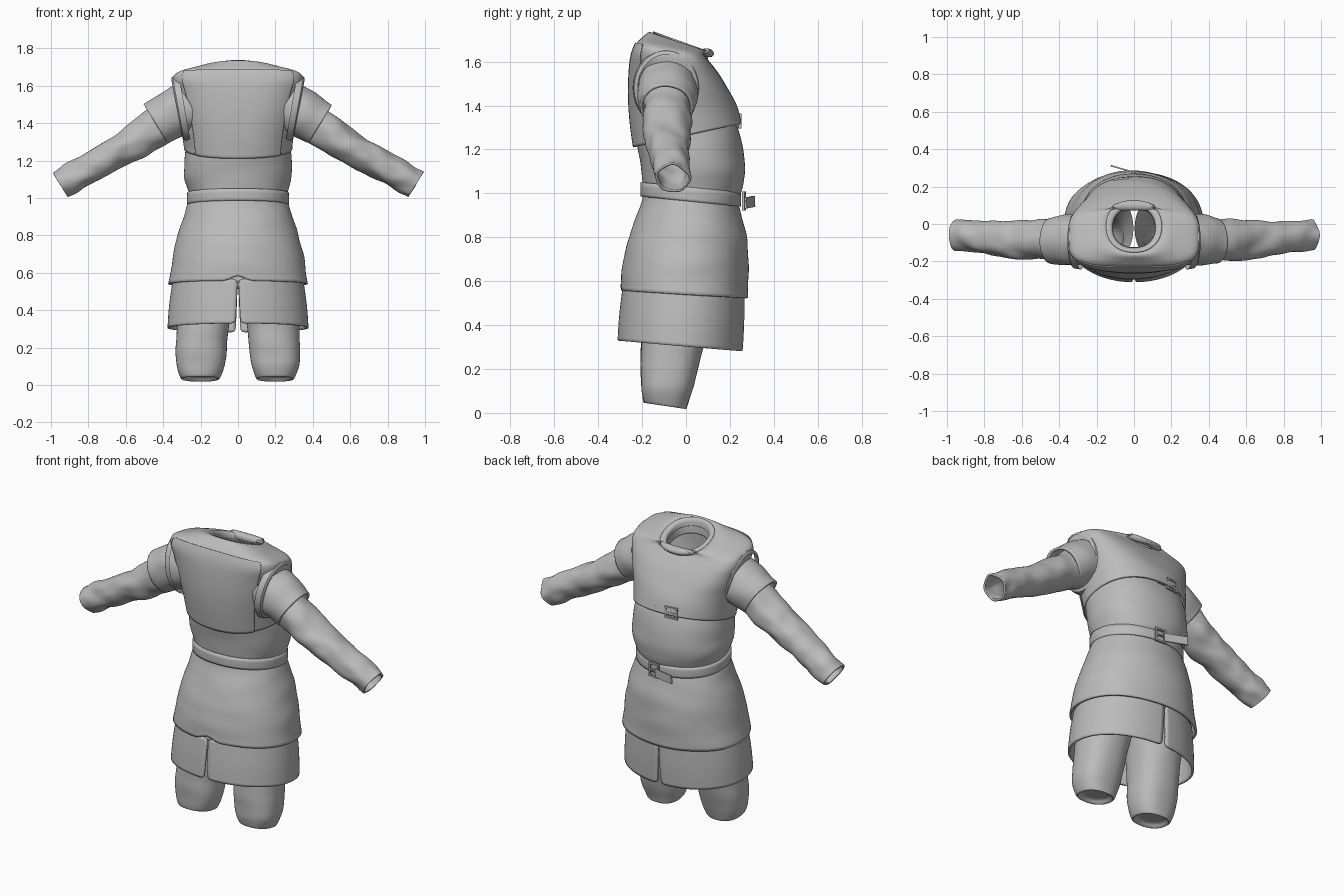
import bpy, bmesh, math
from mathutils import Vector, noise

if "Cube" in bpy.data.objects:
    bpy.data.objects.remove(bpy.data.objects["Cube"])

cloth = bpy.data.materials.new("grey cloth")
cloth.diffuse_color = (0.5, 0.5, 0.5, 1)
cloth.use_nodes = True
cloth.node_tree.nodes["Principled BSDF"].inputs["Base Color"].default_value = cloth.diffuse_color
TAU = math.tau


def make(name, verts, faces, thick=0.0, sub=1, angle=40):
    me = bpy.data.meshes.new(name)
    me.from_pydata(verts, [], faces)
    bm = bmesh.new()
    bm.from_mesh(me)
    bmesh.ops.recalc_face_normals(bm, faces=bm.faces)
    bm.to_mesh(me)
    bm.free()
    ob = bpy.data.objects.new(name, me)
    bpy.context.collection.objects.link(ob)
    me.materials.append(cloth)
    if sub:
        ob.modifiers.new("smooth", 'SUBSURF').levels = sub
        ob.modifiers["smooth"].render_levels = sub
    if thick:
        m = ob.modifiers.new("thickness", 'SOLIDIFY')
        m.thickness, m.offset = thick, -1
    bpy.ops.object.select_all(action='DESELECT')
    ob.select_set(True)
    bpy.context.view_layer.objects.active = ob
    bpy.ops.object.shade_smooth_by_angle(angle=math.radians(angle))
    return ob


def grid_faces(rows, cols, closed):
    n = cols if closed else cols - 1
    return [(r * cols + c, r * cols + (c + 1) % cols,
             (r + 1) * cols + (c + 1) % cols, (r + 1) * cols + c)
            for r in range(rows - 1) for c in range(n)]


def resample(rings, steps):
    # smooth interpolation between the given rings
    out = []
    for i in range(len(rings) - 1):
        p = [rings[max(0, min(len(rings) - 1, i + k))] for k in (-1, 0, 1, 2)]
        for s in range(steps):
            t = s / steps
            out.append([b + 0.5 * t * (c - a + t * (2 * a - 5 * b + 4 * c - d + t * (3 * (b - c) + d - a)))
                        for a, b, c, d in zip(*p)])
    return out + [list(rings[-1])]


def loft(name, rings, a0=0, a1=TAU, cols=48, grow=0.0, thick=0.012, wrinkle=0.0,
         steps=3, edit=None, cap=False):
    # ring = z, x centre, half width, y min, y max, tilt along y, squareness
    closed = a1 - a0 > 6.28
    rows = resample(rings, steps)
    verts = []
    for r, (z, cx, rx, y0, y1, tilt, p) in enumerate(rows):
        ry, cy = (y1 - y0) / 2 + grow, (y0 + y1) / 2
        for c in range(cols):
            a = a0 + (a1 - a0) * c / (cols if closed else cols - 1)
            ca, sa = math.cos(a), math.sin(a)
            x = math.copysign(abs(ca) ** (2 / p), ca) * (rx + grow)
            y = math.copysign(abs(sa) ** (2 / p), sa) * ry
            v = Vector((cx + x, cy + y, z + tilt * y))
            if wrinkle:
                k = 1 + wrinkle * noise.noise(Vector((v.x * 4, v.y * 4, v.z * 13)))
                v.x, v.y = cx + x * k, cy + y * k
            if edit:
                edit(v, r, len(rows))
            verts.append(v)
    faces = grid_faces(len(rows), cols, closed)
    if cap:
        faces.append(tuple(range(cols)))
    return make(name, verts, faces, thick)


# tunic: waist, flared skirt and lower chest
def hem_notch(v, r, n):
    if r < 2 and abs(v.x) < 0.015 and v.y < 0:
        v.z += 0.04

loft("tunic", [
    (.54, 0, .375, -.30, .285, -.06, 2.1), (.66, 0, .355, -.29, .285, -.04, 2.1),
    (.79, 0, .328, -.262, .28, -.03, 2.1), (.91, 0, .288, -.215, .258, -.08, 2.1),
    (.985, 0, .262, -.195, .238, -.1, 2.1), (1.04, 0, .272, -.2, .26, -.05, 2.1),
    (1.12, 0, .288, -.205, .268, 0, 2.2), (1.24, 0, .285, -.225, .252, .05, 2.2),
    (1.34, 0, .28, -.22, .21, .1, 2.2)], wrinkle=.03, edit=hem_notch)

# under skirt: two half panels with slits that widen downward
def side_panel(name, start):
    def slit(v, r, n):
        gap = .002 + .012 * (1 - r / (n - 1))
        if abs(v.x) < .03:
            v.x += gap if start < 0 else -gap
    loft(name, [(.305, 0, .378, -.312, .258, -.085, 2.1), (.42, 0, .37, -.305, .265, -.07, 2.1),
                (.55, 0, .352, -.29, .266, -.06, 2.1)],
         a0=start, a1=start + math.pi, cols=25, edit=slit)

side_panel("under_skirt_right", -math.pi / 2)
side_panel("under_skirt_left", math.pi / 2)
loft("under_skirt_yoke", [(.53, 0, .347, -.285, .262, -.06, 2.1), (.66, 0, .338, -.27, .265, -.04, 2.1)])

# trouser legs, closed and slightly hollow at the bottom
for s, side in ((1, "right"), (-1, "left")):
    loft("trouser_leg_" + side, [
        (.055, s * .2, .075, -.16, -.02, -.15, 2.2), (.03, s * .2, .098, -.188, .0, -.15, 2.3),
        (.06, s * .2, .115, -.198, .012, -.13, 2.4), (.13, s * .2, .133, -.205, .035, -.05, 2.4),
        (.24, s * .193, .138, -.208, .065, 0, 2.3), (.36, s * .182, .142, -.205, .1, 0, 2.2),
        (.56, s * .16, .158, -.21, .16, 0, 2.2)], cols=32, thick=0, wrinkle=.04, cap=True)

# vest: chest, shoulders and turned-in neckline
VEST = [
    (1.265, 0, .292, -.235, .255, .22, 2.2), (1.35, 0, .3, -.25, .24, .12, 2.3),
    (1.45, 0, .318, -.258, .205, .02, 2.5), (1.55, 0, .342, -.254, .16, -.1, 2.8),
    (1.615, 0, .352, -.243, .115, -.14, 3.4), (1.658, 0, .335, -.225, .085, -.18, 3.6),
    (1.68, 0, .25, -.195, .09, -.24, 3), (1.69, 0, .185, -.17, .11, -.32, 2.4),
    (1.68, 0, .145, -.15, .115, -.36, 2.2), (1.668, 0, .116, -.13, .09, -.36, 2.2),
    (1.61, 0, .112, -.125, .085, -.36, 2.2)]
loft("vest", VEST, wrinkle=.015)
loft("back_panel", VEST[:6], a0=math.radians(222), a1=math.radians(318), cols=24, grow=.007, thick=.006)
loft("collar", [(1.683, 0, .15, -.153, .128, -.36, 2.2), (1.69, 0, .142, -.146, .118, -.36, 2.2),
                (1.684, 0, .118, -.132, .094, -.36, 2.2), (1.655, 0, .113, -.126, .088, -.36, 2.2)],
     thick=.006)


# tubes along an arm; ring = x, z, y centre, radius in the front plane, radius in y
def arm_tube(name, rings, s, steps, wrinkle, thick):
    rows, cols, verts = resample(rings, steps), 28, []
    up = Vector((.52, 0, .855))
    for x, z, y, ru, ry in rows:
        for c in range(cols):
            a = TAU * c / cols
            k = 1 + wrinkle * noise.noise(Vector((x * 13, math.cos(a) * 1.3 + s, math.sin(a) * 1.3)))
            v = Vector((x, y, z)) + up * ru * k * math.cos(a)
            v.y += ry * k * math.sin(a)
            v.x *= s
            verts.append(v)
    make(name, verts, grid_faces(len(rows), cols, True), thick)

for s, side in ((1, "right"), (-1, "left")):
    arm_tube("cap_sleeve_" + side, [
        (.25, 1.495, -.085, .14, .13), (.32, 1.46, -.085, .137, .138),
        (.38, 1.428, -.085, .127, .136), (.44, 1.395, -.09, .122, .125)], s, 3, .06, .014)
    arm_tube("long_sleeve_" + side, [
        (.34, 1.44, -.085, .105, .11), (.48, 1.345, -.085, .1, .11), (.6, 1.268, -.085, .088, .105),
        (.72, 1.205, -.08, .083, .098), (.83, 1.14, -.07, .08, .088), (.9, 1.1, -.062, .08, .083),
        (.951, 1.07, -.06, .077, .08)], s, 5, .16, .012)

    # vest armhole edge
    verts = []
    for c in range(32):
        a = TAU * c / 32
        y, z = -.09 + .142 * math.sin(a), 1.48 + .165 * math.cos(a)
        for dx, g in ((-.03, .012), (.012, .008), (.012, -.012)):
            x = .315 + .03 * math.cos(a) + dx
            verts.append((s * x, y + g * math.sin(a), z + g * math.cos(a)))
    faces = [(c * 3 + k, c * 3 + k + 1, (c + 1) % 32 * 3 + k + 1, (c + 1) % 32 * 3 + k)
             for c in range(32) for k in (0, 1)]
    make("armhole_edge_" + side, verts, faces)

# belt around the waist
loft("belt", [(.963, 0, .272, -.207, .25, -.1, 2.1), (.985, 0, .274, -.209, .252, -.1, 2.1),
              (1.028, 0, .272, -.207, .25, -.1, 2.1)], steps=1)


def box(name, loc, size, rot=(0, 0, 0)):
    bpy.ops.mesh.primitive_cube_add(size=1, location=loc, rotation=rot)
    ob = bpy.context.object
    ob.name, ob.scale = name, size
    ob.data.materials.append(cloth)


# buckle frame of four bars and a prong
def buckle(name, x, y, z, w, h, turn):
    c, s = math.cos(turn), math.sin(turn)
    for part, u, v, sx, sz in (("top", 0, h / 2, w, .01), ("bottom", 0, -h / 2, w, .01),
                               ("inner", -w / 2, 0, .01, h + .01), ("outer", w / 2, 0, .01, h + .01),
                               ("prong", 0, 0, w, .007)):
        box(name + "_" + part, (x + u * c, y + u * s, z + v), (sx, .012, sz), (0, 0, turn))

buckle("belt_buckle", .03, .264, .965, .06, .075, -.08)
box("belt_tail", (-.055, .292, .96), (.14, .008, .05), (0, .06, -.28))
buckle("chest_buckle", -.07, .242, 1.33, .07, .06, .1)
box("chest_strap", (-.02, .24, 1.33), (.11, .01, .035), (0, 0, .03))
